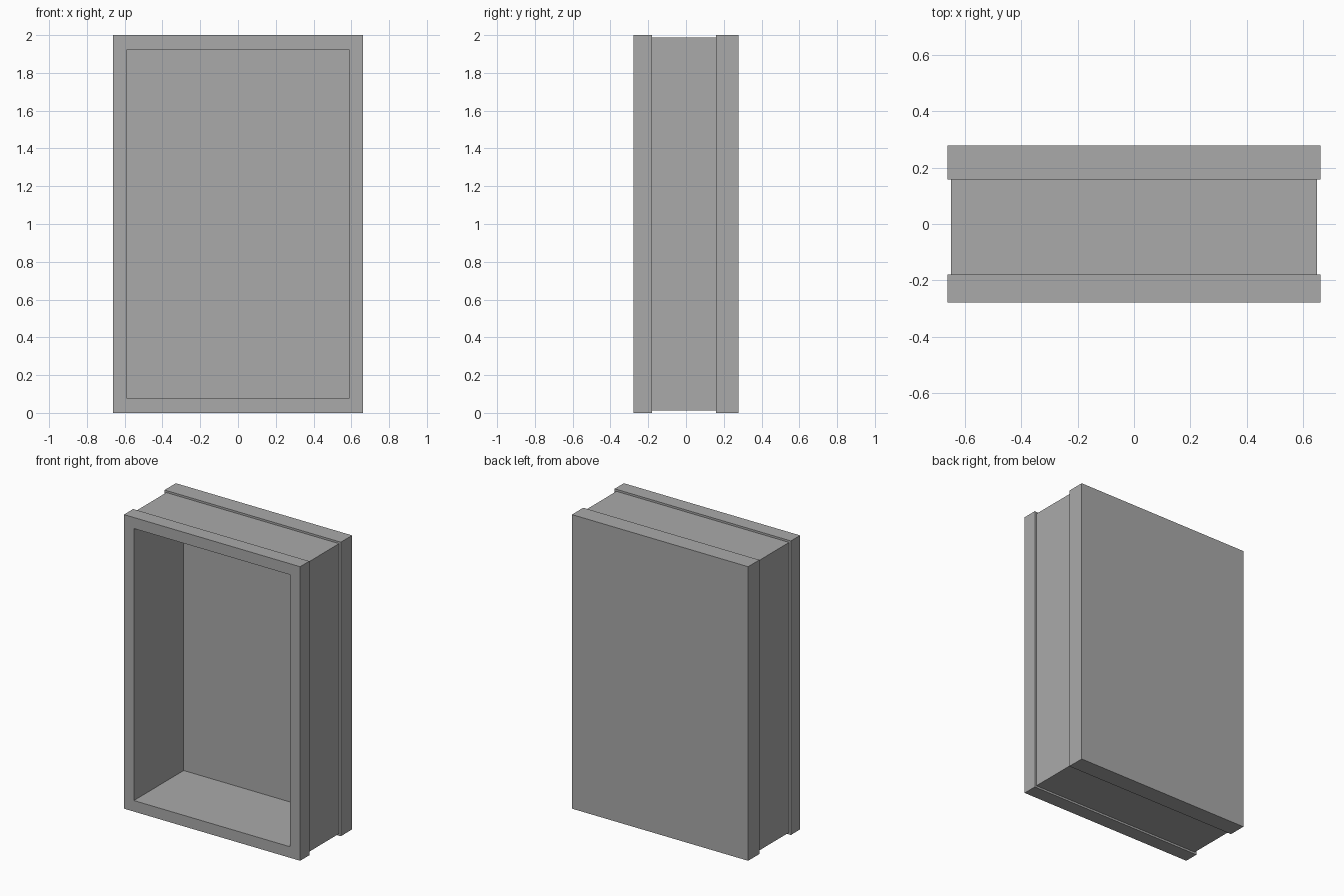
import bpy
import bmesh

cube = bpy.data.objects.get("Cube")
if cube:
    bpy.data.objects.remove(cube, do_unlink=True)

HALF_W, HALF_H = 0.663, 1.0
FRONT, BACK = -0.279, 0.279      # outer faces
RIM_END, COVER_START = -0.18, 0.158
GROOVE, WALL = 0.0135, 0.075     # insets from the outer edge
FLOOR = 0.256                    # inner back panel

grey = bpy.data.materials.new("plain_grey")
grey.use_nodes = True
colour = (0.4, 0.4, 0.4, 1)
grey.diffuse_color = colour
grey.node_tree.nodes["Principled BSDF"].inputs["Base Color"].default_value = colour


def ring(bm, inset, y):
    """Rectangle of four corners, set in from the outer edge."""
    w, h = HALF_W - inset, HALF_H - inset
    return [bm.verts.new((sx * w, y, HALF_H + sz * h))
            for sx, sz in ((-1, -1), (1, -1), (1, 1), (-1, 1))]


# Open box: rectangles swept from the inner panel, round the rim, to the back
sections = [
    (WALL, FLOOR), (WALL, FRONT),            # cavity
    (0, FRONT), (0, RIM_END),                # front rim
    (GROOVE, RIM_END), (GROOVE, COVER_START),  # recessed sides
    (0, COVER_START), (0, BACK),             # back cover
]
bm = bmesh.new()
rings = [ring(bm, inset, y) for inset, y in sections]
for a, b in zip(rings, rings[1:]):
    for i in range(4):
        j = (i + 1) % 4
        bm.faces.new((a[i], a[j], b[j], b[i]))
bm.faces.new(rings[0])
bm.faces.new(rings[-1])
bmesh.ops.recalc_face_normals(bm, faces=bm.faces)

mesh = bpy.data.meshes.new("open_box")
bm.to_mesh(mesh)
bm.free()
mesh.materials.append(grey)
box = bpy.data.objects.new("open_box", mesh)
bpy.context.collection.objects.link(box)
